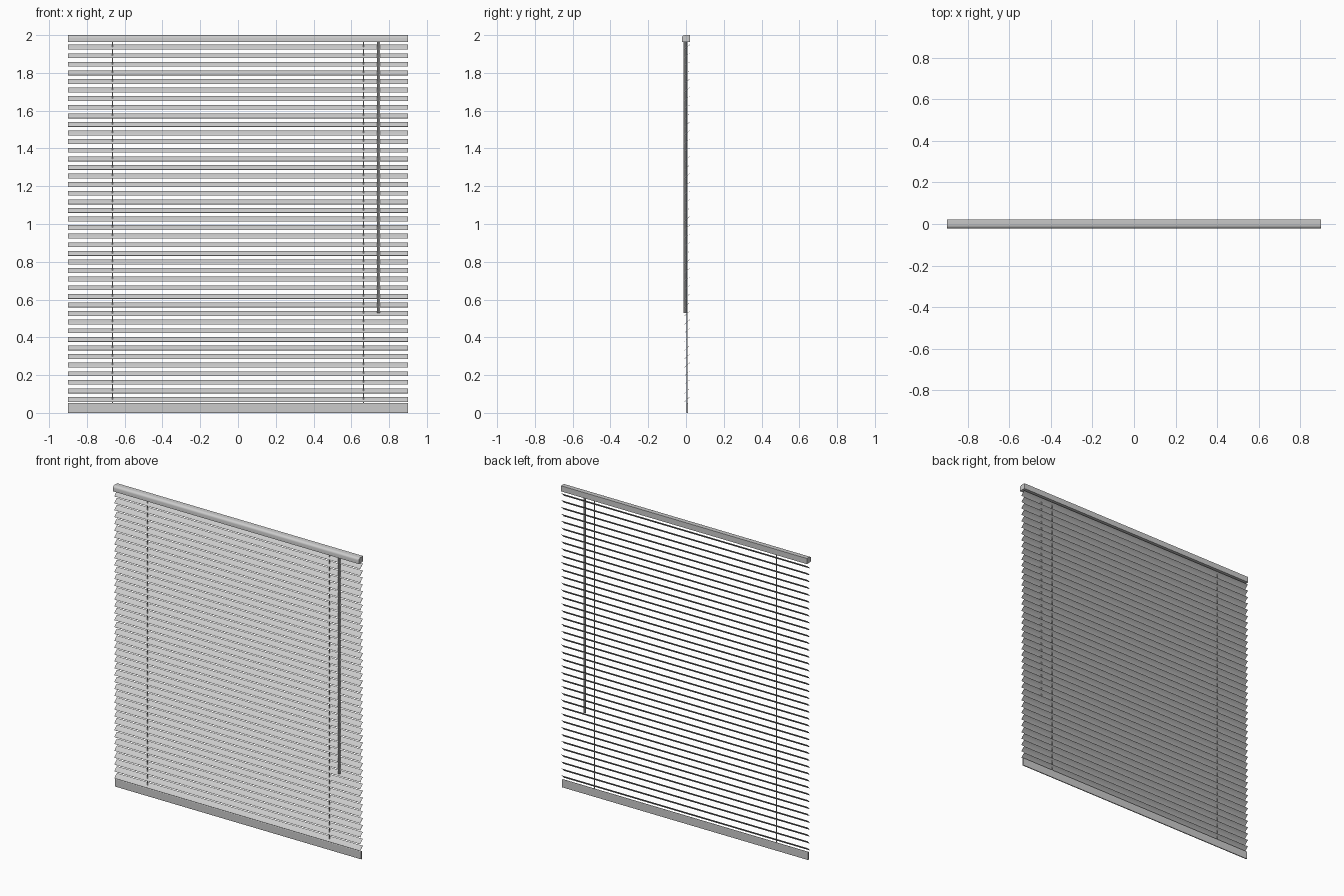
import bpy
import math
from mathutils import Vector

cube = bpy.data.objects.get("Cube")
if cube:
    bpy.data.objects.remove(cube, do_unlink=True)

WIDTH = 1.8
SLATS, PITCH, LOWEST = 42, 0.0455, 0.0715
CORD_Y = 0.006

grey = bpy.data.materials.new("light grey")
grey.diffuse_color = (0.6, 0.6, 0.6, 1)
grey.use_nodes = True
grey.node_tree.nodes["Principled BSDF"].inputs["Base Color"].default_value = grey.diffuse_color


def extrude_profile(name, profile):
    """Sweep a closed (y, z) outline along the full width."""
    n = len(profile)
    verts = [(x, y, z) for x in (-WIDTH / 2, WIDTH / 2) for y, z in profile]
    faces = [(i, (i + 1) % n, n + (i + 1) % n, n + i) for i in range(n)]
    faces += [tuple(reversed(range(n))), tuple(range(n, 2 * n))]
    mesh = bpy.data.meshes.new(name)
    mesh.from_pydata(verts, [], faces)
    mesh.materials.append(grey)
    obj = bpy.data.objects.new(name, mesh)
    bpy.context.collection.objects.link(obj)
    return finish(obj)


def finish(obj):
    bpy.ops.object.select_all(action="DESELECT")
    obj.select_set(True)
    bpy.context.view_layer.objects.active = obj
    bpy.ops.object.mode_set(mode="EDIT")
    bpy.ops.mesh.select_all(action="SELECT")
    bpy.ops.mesh.normals_make_consistent(inside=False)
    bpy.ops.object.mode_set(mode="OBJECT")
    bpy.ops.object.shade_smooth_by_angle(angle=math.radians(30))
    return obj


def rod(name, x, y, bottom, top, radius, sides):
    bpy.ops.mesh.primitive_cylinder_add(vertices=sides, radius=radius, depth=top - bottom,
                                        location=(x, y, (top + bottom) / 2))
    obj = bpy.context.object
    obj.name = name
    obj.data.materials.append(grey)
    return finish(obj)


# Head rail with a rounded upper front edge
front_curve = [(-0.004 - 0.018 * math.sin(a), 1.985 + 0.015 * math.cos(a))
               for a in (math.pi / 2 * i / 4 for i in range(5))]
extrude_profile("head_rail", [(0.022, 1.963), (0.022, 2.0)] + front_curve + [(-0.022, 1.963)])

# Flat bottom rail with softened corners
extrude_profile("bottom_rail", [(0.003, 0), (0.009, 0), (0.011, 0.003), (0.011, 0.049),
                                (0.009, 0.052), (0.003, 0.052), (0.001, 0.049), (0.001, 0.003)])

# Slats: thin crowned strips, low at the front and high at the back
along = Vector((0.0135, 0.0125))
crown = Vector((-0.707, 0.707))
centre = Vector((CORD_Y, LOWEST))


def slat_edge(offset):
    return [centre + along * t + crown * (0.0015 * (0.5 - t * t) + offset)
            for t in (-1, -0.5, 0, 0.5, 1)]


slats = extrude_profile("slats", [tuple(p) for p in slat_edge(0.0006) + slat_edge(-0.0006)[::-1]])
array = slats.modifiers.new("stack", "ARRAY")
array.count = SLATS
array.use_relative_offset = False
array.use_constant_offset = True
array.constant_offset_displace = (0, 0, PITCH)

# Ladder cords on both sides
for side, x in (("left", 0.665), ("right", -0.665)):
    rod(side + "_cord", x, CORD_Y, 0.05, 1.965, 0.003, 8)

# Tilt wand hanging from the head rail
rod("tilt_wand", 0.745, -0.006, 0.53, 1.965, 0.008, 8)
